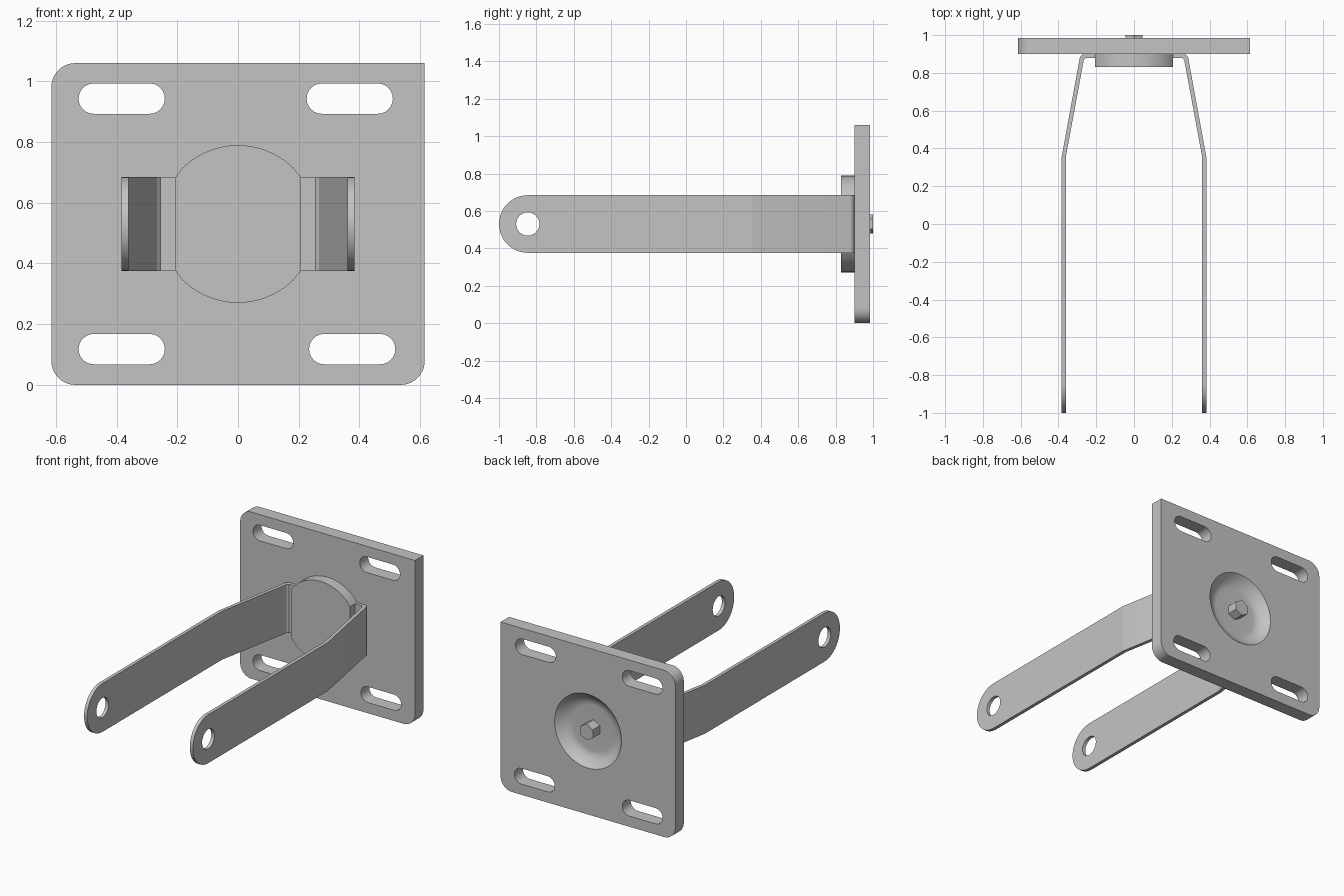
import bpy, bmesh, math
from mathutils import Matrix, Vector

cube = bpy.data.objects.get("Cube")
if cube:
    bpy.data.objects.remove(cube, do_unlink=True)

steel = bpy.data.materials.new("grey_steel")
steel.use_nodes = True
GREY = (0.55, 0.55, 0.55, 1)
steel.diffuse_color = GREY
steel.node_tree.nodes["Principled BSDF"].inputs["Base Color"].default_value = GREY

MID_Z = 0.53
# Axis maps: outline drawn in the xz, yz or xy plane, thickness along the remaining axis
XZ = Matrix(((1, 0, 0), (0, 0, -1), (0, 1, 0))).to_4x4()
YZ = Matrix(((0, 0, 1), (1, 0, 0), (0, 1, 0))).to_4x4()
XY = Matrix.Identity(4)


def arc(cx, cy, r, start, end, steps):
    angles = [math.radians(start + (end - start) * i / steps) for i in range(steps + 1)]
    return [(cx + r * math.cos(a), cy + r * math.sin(a)) for a in angles]


def circle(cx, cy, r, steps):
    return arc(cx, cy, r, 90, 450, steps)[:-1]


def slot(cx, cy, half_length, r):
    d = half_length - r
    return arc(cx + d, cy, r, -90, 90, 12) + arc(cx - d, cy, r, 90, 270, 12)


def finish(name, bm):
    bmesh.ops.remove_doubles(bm, verts=bm.verts, dist=1e-5)
    bmesh.ops.recalc_face_normals(bm, faces=bm.faces)
    mesh = bpy.data.meshes.new(name)
    bm.to_mesh(mesh)
    bm.free()
    mesh.materials.clear()
    mesh.materials.append(steel)
    obj = bpy.data.objects.new(name, mesh)
    bpy.context.collection.objects.link(obj)
    bpy.ops.object.select_all(action='DESELECT')
    obj.select_set(True)
    bpy.context.view_layer.objects.active = obj
    bpy.ops.object.shade_smooth_by_angle(angle=math.radians(30))
    return obj


def extruded(name, loops, low, high, axes):
    """Fill the first loop, with the others as holes, from low to high."""
    curve = bpy.data.curves.new(name + "_outline", 'CURVE')
    curve.dimensions = '2D'
    curve.fill_mode = 'BOTH'
    curve.extrude = (high - low) / 2
    for loop in loops:
        spline = curve.splines.new('POLY')
        spline.points.add(len(loop) - 1)
        for point, (u, v) in zip(spline.points, loop):
            point.co = (u, v, 0, 1)
        spline.use_cyclic_u = True
    temp = bpy.data.objects.new(name + "_outline", curve)
    bpy.context.collection.objects.link(temp)
    graph = bpy.context.evaluated_depsgraph_get()
    filled = bpy.data.meshes.new_from_object(temp.evaluated_get(graph))
    bm = bmesh.new()
    bm.from_mesh(filled)
    bpy.data.objects.remove(temp, do_unlink=True)
    bpy.data.curves.remove(curve)
    bpy.data.meshes.remove(filled)
    middle = (low + high) / 2
    # The xz map flips the thickness axis
    shift = Vector((0, 0, -middle if axes is XZ else middle))
    bm.transform(axes @ Matrix.Translation(shift))
    return finish(name, bm)


# Mounting plate: three rounded corners, one square, four slots and a round recess
W, H, R = 0.615, 1.06, 0.08
FRONT, BACK = 0.9, 0.985
DISH_R = 0.235
outline = [(W, H)] + arc(R - W, H - R, R, 90, 180, 10)
outline += arc(R - W, R, R, 180, 270, 10) + arc(W - R, R, R, 270, 360, 10)
slots = [slot(x, z, 0.142, 0.05) for x, z in
         ((-0.383, 0.943), (0.368, 0.943), (-0.383, 0.118), (0.376, 0.118))]
extruded("mounting_plate", [outline, circle(0, MID_Z, DISH_R, 48)] + slots, FRONT, BACK, XZ)

# Shallow dish pressed into the back of the plate
FLOOR = 0.93
profile = [(0, FRONT), (DISH_R, FRONT)]
for i in range(9):
    t = i / 8
    profile.append((DISH_R - 0.09 * t, BACK - (BACK - FLOOR) * (1 - (1 - t) ** 2)))
profile.append((0, FLOOR))
bm = bmesh.new()
verts = [bm.verts.new((r, y, MID_Z)) for r, y in profile]
edges = [bm.edges.new(pair) for pair in zip(verts, verts[1:])]
bmesh.ops.spin(bm, geom=verts + edges, cent=(0, 0, MID_Z), axis=(0, 1, 0),
               angle=math.tau, steps=48)
finish("rear_dish", bm)

# Hexagonal bolt head in the dish
extruded("hex_bolt", [circle(0, MID_Z, 0.052, 6)], FLOOR, 1.0, XZ)

# Front boss: a disc trimmed flat where the arms meet it
FLAT = 0.207
boss = [(max(-FLAT, min(FLAT, x)), z) for x, z in circle(0, MID_Z, 0.26, 40)]
extruded("front_boss", [boss], 0.83, FRONT, XZ)

# Two fork arms: a straight blade with a round drilled end, and a bent root
OUTER, INNER, KNEE = 0.383, 0.361, 0.355
HALF, TIP = 0.154, -0.846
blade = [(KNEE, MID_Z - HALF), (KNEE, MID_Z + HALF)] + arc(TIP, MID_Z, HALF, 90, 270, 24)
root = [(FLAT, FRONT)] + arc(0.26, FRONT - 0.028, 0.028, 90, 10, 6)
root += [(OUTER, KNEE), (INNER, KNEE), (0.266, 0.868)]
root += [(0.256, 0.879), (FLAT, 0.879)]
for side, s in (("left", 1), ("right", -1)):
    low, high = sorted((s * INNER, s * OUTER))
    extruded(side + "_arm_blade", [blade, circle(TIP, MID_Z, 0.062, 32)], low, high, YZ)
    extruded(side + "_arm_root", [[(s * x, y) for x, y in root]],
             MID_Z - HALF, MID_Z + HALF, XY)
